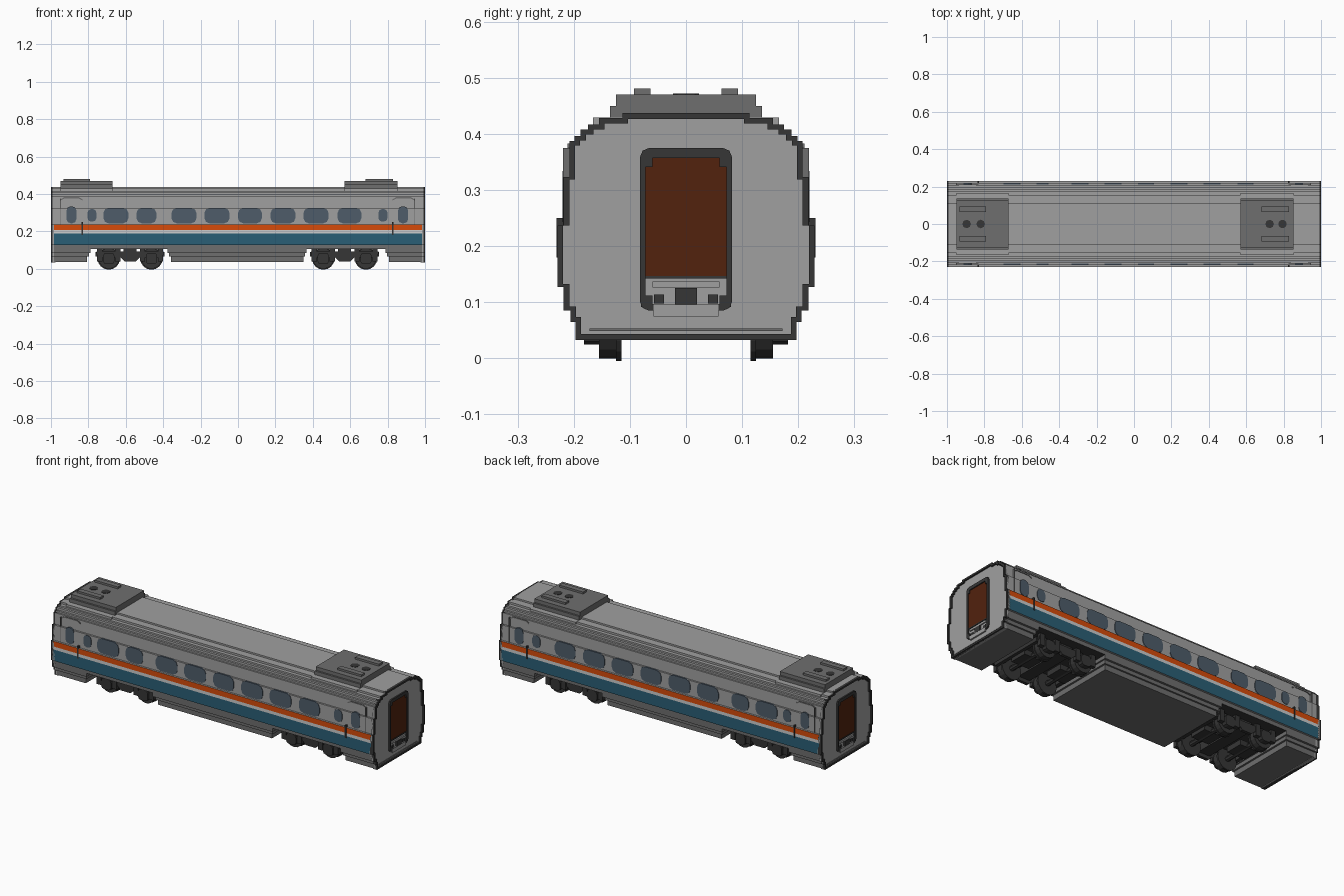
import bpy, bmesh, math

cube = bpy.data.objects.get("Cube")
if cube:
    bpy.data.objects.remove(cube, do_unlink=True)


def material(name, r, g, b):
    lin = [(c / 255 / 12.92) if c < 11 else ((c / 255 + 0.055) / 1.055) ** 2.4 for c in (r, g, b)]
    m = bpy.data.materials.new(name)
    m.use_nodes = True
    m.diffuse_color = (*lin, 1)
    m.node_tree.nodes["Principled BSDF"].inputs["Base Color"].default_value = (*lin, 1)
    return m


SILVER = material("silver grey", 160, 160, 160)
PALE = material("pale stripe", 205, 205, 205)
ORANGE = material("orange stripe", 215, 75, 10)
TEAL = material("teal band", 42, 95, 118)
GLASS = material("window glass", 78, 92, 106)
MID = material("mid grey", 110, 110, 110)
DARK = material("dark grey", 54, 54, 54)
BROWN = material("door brown", 82, 34, 13)


def place(axis, u, v, w):
    """Map a 2D outline point and a depth to 3D, for an extrusion along the axis."""
    return {"x": (w, u, v), "y": (u, w, v), "z": (u, v, w)}[axis]


def finish(name, bm, mats):
    bmesh.ops.recalc_face_normals(bm, faces=bm.faces)
    mesh = bpy.data.meshes.new(name)
    bm.to_mesh(mesh)
    bm.free()
    for m in mats:
        mesh.materials.append(m)
    ob = bpy.data.objects.new(name, mesh)
    bpy.context.collection.objects.link(ob)
    return ob


def part(name, mat, prisms):
    """One object made of prisms given as (outline, axis, start, end)."""
    bm = bmesh.new()
    for pts, axis, a, b in prisms:
        lo = [bm.verts.new(place(axis, u, v, a)) for u, v in pts]
        hi = [bm.verts.new(place(axis, u, v, b)) for u, v in pts]
        bm.faces.new(lo)
        bm.faces.new(hi)
        for i in range(len(pts)):
            j = (i + 1) % len(pts)
            bm.faces.new((lo[i], lo[j], hi[j], hi[i]))
    return finish(name, bm, [mat])


def ring(name, mat, outer, inner, a, b):
    """Frame between two matching outlines, extruded along x."""
    bm = bmesh.new()
    loops = [[bm.verts.new((x, y, z)) for y, z in pts]
             for pts, x in ((outer, a), (outer, b), (inner, b), (inner, a))]
    for k in range(4):
        p, q = loops[k], loops[(k + 1) % 4]
        for i in range(len(outer)):
            j = (i + 1) % len(outer)
            bm.faces.new((p[i], p[j], q[j], q[i]))
    return finish(name, bm, [mat])


def rect(u0, u1, v0, v1):
    return [(u0, v0), (u1, v0), (u1, v1), (u0, v1)]


def rounded(u0, u1, v0, v1, c):
    d = c * 0.3
    return [(u0 + c, v0), (u1 - c, v0), (u1 - d, v0 + d), (u1, v0 + c), (u1, v1 - c), (u1 - d, v1 - d),
            (u1 - c, v1), (u0 + c, v1), (u0 + d, v1 - d), (u0, v1 - c), (u0, v0 + c), (u0 + d, v0 + d)]


def circle(u, v, r, n=16):
    return [(u + r * math.cos(math.tau * i / n), v + r * math.sin(math.tau * i / n)) for i in range(n)]


def mirrored(half):
    return half + [(-y, z) for y, z in reversed(half)]


# Stepped cross-section of the car, right half from bottom to top
UPPER = [(.218, .127), (.229, .127), (.229, .19), (.229, .207), (.229, .237), (.218, .237),
         (.218, .323), (.208, .323), (.208, .387), (.199, .387), (.199, .396), (.188, .396), (.188, .408),
         (.175, .408), (.175, .417), (.155, .417), (.155, .428), (.113, .428), (.113, .437)]
LOWER = [(.197, .033), (.197, .065), (.206, .065), (.206, .085), (.218, .085)]
SECTION = mirrored(LOWER + UPPER)

# Body shell, with painted bands chosen by height on the widest wall
body = part("body_shell", SILVER, [(mirrored([(.218, .105)] + UPPER), "x", -.985, .985)])
for m in (PALE, ORANGE, TEAL, MID, DARK):
    body.data.materials.append(m)
for f in body.data.polygons:
    z = f.center.z
    if f.normal.z < -.5 and z < .11:
        f.material_index = 5
    elif abs(f.normal.y) > .5 and z < .237:
        f.material_index = 4 if z < .127 else 3 if z < .19 else 1 if z < .207 else 2

# Stepped underfloor skirts: two end blocks and the long centre box
for name, x0, x1, t0, t1 in (("left_end_skirt", .80, .985, 1, 0), ("right_end_skirt", -.985, -.80, 0, 1),
                             ("centre_skirt", -.365, .355, 1, 1)):
    layers = []
    for w, z0, z1, grow in ((.218, .085, .107, .012), (.206, .065, .085, .004), (.197, .036, .065, -.006)):
        layers.append((rect(x0 - grow * t0, x1 + grow * t1, -w, w), "z", z0, z1))
    part(name, MID, layers)

# Side windows: left edge, right edge, bottom, top
windows = [(-.917, -.864, .243, .334), (-.805, -.757, .252, .32), (.75, .80, .252, .32), (.855, .91, .243, .334)]
windows += [(a, b, .243, .326) for a, b in ((-.72, -.586), (-.543, -.436), (-.356, -.222), (-.18, -.045),
                                            (0, .128), (.174, .307), (.35, .484), (.532, .66))]
for side, s in (("front", -1), ("back", 1)):
    part(side + "_windows", GLASS, [(rounded(a, b, c, d, min(.028, (b - a) * .42)), "y", s * .212, s * .2205)
                                    for a, b, c, d in windows])
    # Door edges, handles and the vent arch above each side door
    part(side + "_door_handles", DARK, [(rect(x - .004, x + .004, .18, .25), "y", s * .215, s * .231)
                                        for x in (-.832, .828)])
    part(side + "_door_seams", MID, [(rect(x - .002, x + .002, .14, .375), "y", s * .205, s * .2195)
                                     for x in (-.95, .945)])
    part(side + "_door_vents", MID, [
        ([(x - .058, .366), (x - .058, .372), (x - .04, .383), (x + .04, .383), (x + .058, .372), (x + .058, .366),
          (x + .038, .376), (x - .038, .376)], "y", s * .203, s * .211) for x in (-.89, .885)])

# Car ends: dark rim, recessed panel, gangway door and coupler
rim_in = [(math.copysign(abs(y) - .010, y), .236 + (z - .236) * .95) for y, z in SECTION]
for side, s in (("left", 1), ("right", -1)):
    part(side + "_end_panel", SILVER, [(SECTION, "x", s * .975, s * .991)])
    ring(side + "_end_rim", DARK, SECTION, rim_in, s * .98, s)
    ring(side + "_door_frame", DARK, rounded(-.082, .082, .085, .375, .016),
         rounded(-.072, .072, .097, .357, .012), s * .985, s * .999)
    part(side + "_gangway_door", BROWN, [(rect(-.074, .074, .147, .357), "x", s * .985, s * .9935)])
    part(side + "_door_frame_corners", DARK,
         [(rect(min(k * .06, k * .08), max(k * .06, k * .08), z, z + .02), "x", s * .985, s * .999)
          for k in (-1, 1) for z in (.092, .341)]
         + [(rect(-.074, .074, .142, .147), "x", s * .985, s * .996)])
    part(side + "_threshold", SILVER, [(rect(-.058, .058, .075, .097), "x", s * .985, s * .9995),
                                       (rect(-.06, .06, .126, .137), "x", s * .985, s * .998)])
    part(side + "_coupler", DARK, [(rect(-.02, .02, .095, .125), "x", s * .985, s)]
         + [(rect(k - .009, k + .009, .098, .114), "x", s * .985, s * .994) for k in (-.048, .048)])
    part(side + "_end_ledge", MID, [(rect(-.172, .172, .049, .053), "x", s * .985, s * .994)])

# Roof equipment pods with ribs and fan covers
for name, x0, x1, r0, r1, fans in (("right", -.95, -.67, -.933, -.79, (-.895, -.82)),
                                   ("left", .57, .853, .683, .83, (.725, .794))):
    part(name + "_pod_base", SILVER, [(rect(x0, x1, -.166, .166), "z", .40, .429)])
    part(name + "_roof_pod", MID, [(rect(x0, x1, -.135, .135), "z", .42, .45),
                                   (rect(x0, x1, -.125, .125), "z", .44, .47)])
    part(name + "_pod_ribs", MID, [(rect(r0, r1, k - .015, k + .015), "z", .465, .481) for k in (-.078, .078)])
    part(name + "_pod_fans", DARK, [(circle(x, 0, .023, 8), "z", .465, .472) for x in fans])

# Bogies: wheels, axles, side frames, axle boxes, springs and bolster
for name, cx in (("right", -.577), ("left", .57)):
    axles = (cx - .114, cx + .114)
    wheels, frame = [], []
    for ax in axles:
        frame.append((circle(ax, .055, .014, 8), "y", -.16, .16))
        frame.append((rect(ax - .055, ax + .055, -.05, .05), "z", .045, .075))
        for s in (-1, 1):
            wheels.append((circle(ax, .055, .055), "y", s * .125, s * .155))
            wheels.append((circle(ax, .055, .06), "y", s * .115, s * .125))
            frame.append((rounded(ax - .03, ax + .03, .025, .085, .016), "y", s * .155, s * .182))
            for dx in (-.048, .048):
                frame.append((rect(ax + dx - .014, ax + dx + .014, .04, .105), "y", s * .155, s * .178))
    for s in (-1, 1):
        frame.append(([(cx - .18, .078), (cx - .165, .06), (cx - .05, .06), (cx - .03, .04), (cx + .03, .04),
                       (cx + .05, .06), (cx + .165, .06), (cx + .18, .078), (cx + .18, .092),
                       (cx - .18, .092)], "y", s * .155, s * .172))
    frame.append((rect(cx - .035, cx + .035, -.165, .165), "z", .06, .107))
    frame += [(rect(cx + k - .01, cx + k + .01, -.16, .16), "z", .065, .09) for k in (-.175, .175)]
    part(name + "_bogie_wheels", DARK, wheels)
    part(name + "_bogie_frame", DARK, frame)
